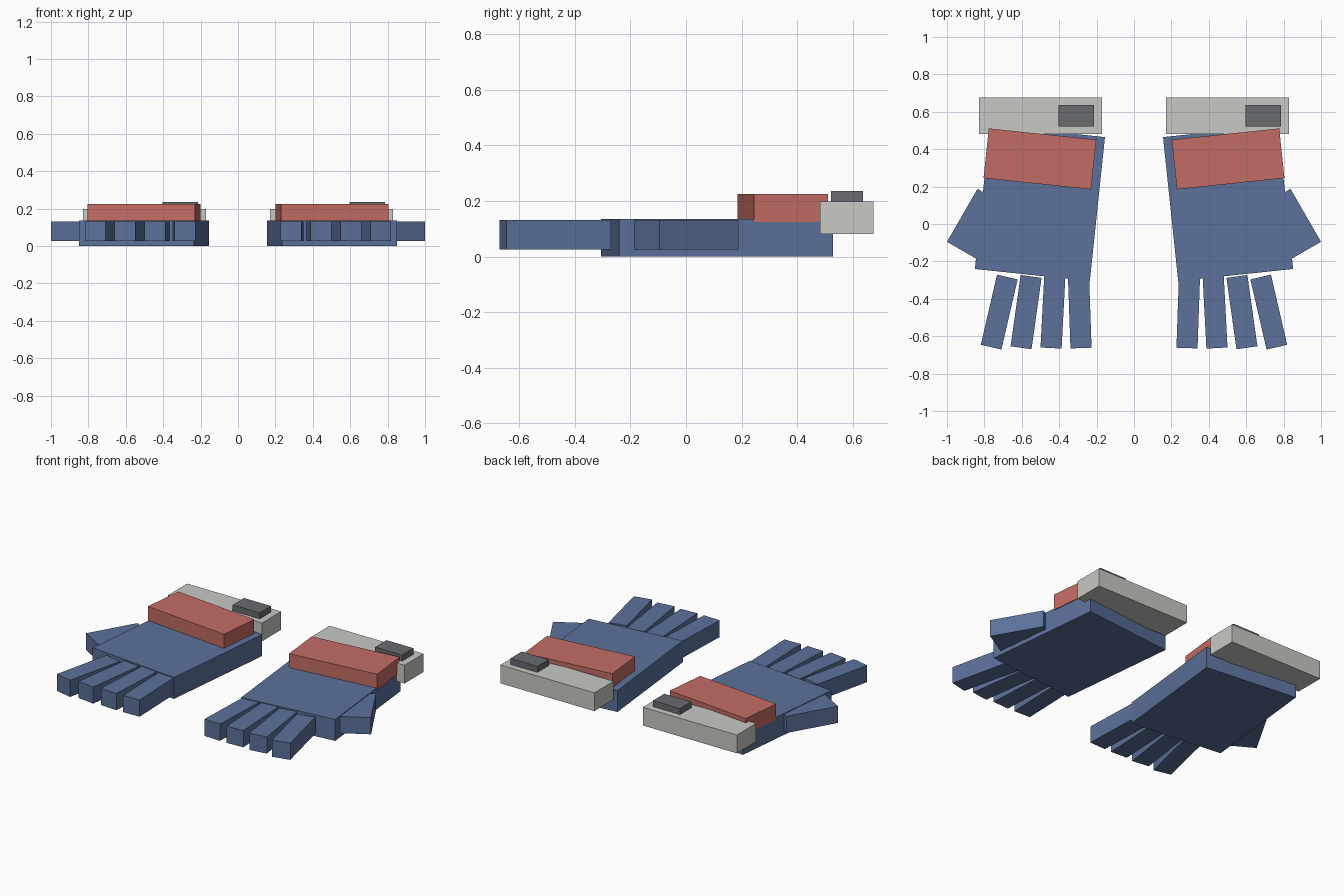
import bpy
import math

cube = bpy.data.objects.get("Cube")
if cube:
    bpy.data.objects.remove(cube, do_unlink=True)


def make_material(name, color):
    mat = bpy.data.materials.new(name)
    mat.use_nodes = True
    mat.diffuse_color = (*color, 1)
    mat.node_tree.nodes["Principled BSDF"].inputs["Base Color"].default_value = (*color, 1)
    return mat


blue = make_material("glove blue", (0.107, 0.165, 0.328))
red = make_material("band red", (0.55, 0.15, 0.127))
pale = make_material("cuff pale grey", (0.578, 0.584, 0.552))
dark = make_material("buckle dark grey", (0.138, 0.147, 0.162))


def box(name, center, size, bottom, top, mat, angle=0):
    """Flat-faced block between two heights, turned about z."""
    bpy.ops.mesh.primitive_cube_add(size=1, location=(*center, (bottom + top) / 2))
    obj = bpy.context.object
    obj.name = name
    obj.data.name = name
    obj.scale = (*size, top - bottom)
    bpy.ops.object.transform_apply(location=False, rotation=False, scale=True)
    obj.rotation_euler.z = math.radians(angle)
    obj.data.materials.append(mat)
    return obj


FINGERS = ("index", "middle", "ring", "little")

for side, s in (("left", 1), ("right", -1)):
    # Palm and the raised band across its back
    box(f"{side}_palm", (s * 0.503, 0.112), (0.618, 0.774), 0, 0.136, blue, s * 6)
    box(f"{side}_band", (s * 0.503, 0.348), (0.578, 0.267), 0.124, 0.225, red, s * 6)

    # Four fingers fanning outward
    for i, finger in enumerate(FINGERS):
        box(f"{side}_{finger}_finger", (s * (0.29 + 0.1435 * i), -0.471),
            (0.113, 0.385), 0.026, 0.132, blue, s * (5 * i - 2))

    # Thumb wedge on the outer edge
    box(f"{side}_thumb", (s * 0.836, -0.001), (0.19, 0.327), 0.026, 0.132, blue, s * 30)

    # Wrist cuff, with the buckle on the same side of both cuffs
    box(f"{side}_cuff", (s * 0.5, 0.579), (0.66, 0.193), 0.082, 0.198, pale)
    box(f"{side}_buckle", (s * 0.5 + 0.192, 0.579), (0.19, 0.114), 0.19, 0.236, dark)
